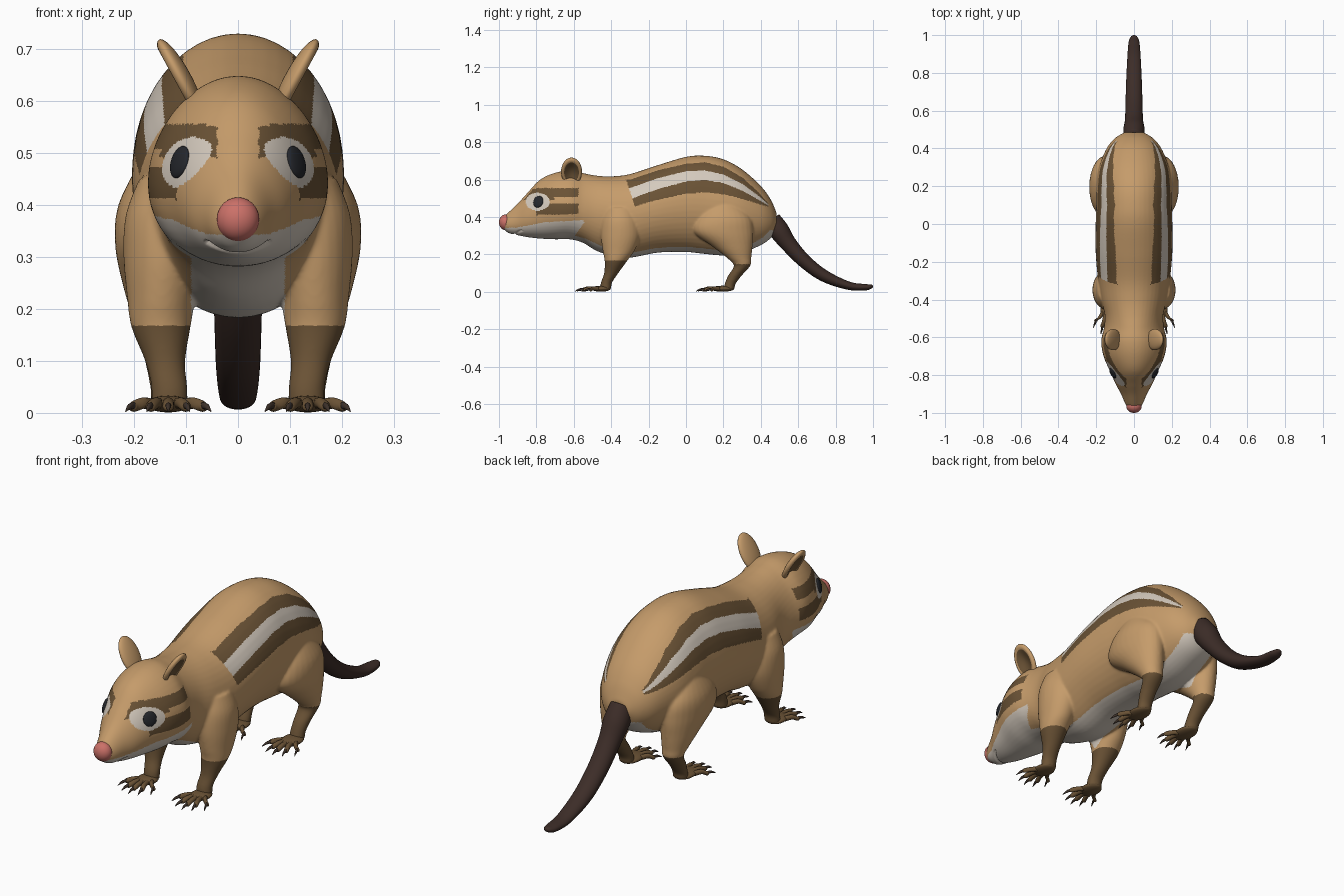
import bpy, bmesh, math
from mathutils import Vector, Matrix
from mathutils.bvhtree import BVHTree

if "Cube" in bpy.data.objects:
    bpy.data.objects.remove(bpy.data.objects["Cube"])


def material(name, r, g, b):
    m = bpy.data.materials.new(name)
    m.diffuse_color = (r, g, b, 1)
    m.use_nodes = True
    m.node_tree.nodes["Principled BSDF"].inputs["Base Color"].default_value = m.diffuse_color
    return m


TAN = material("tan fur", 0.56, 0.33, 0.145)
BROWN = material("brown stripe", 0.145, 0.085, 0.036)
CREAM = material("cream fur", 0.66, 0.59, 0.51)
PINK = material("pink nose", 0.60, 0.165, 0.14)
DARK = material("dark tail", 0.046, 0.026, 0.021)
BLACK = material("black eye", 0.018, 0.02, 0.025)
CLAW = material("claw", 0.05, 0.033, 0.024)


def loft(bm, keys, n=28, steps=6):
    """Smooth tube through keys (x, y, z, width radius, other radius, tilt in degrees, egg)."""
    keys = [tuple(k) + (0,) * (7 - len(k)) for k in keys]
    rows = []
    for i in range(len(keys) - 1):
        p0, p1, p2, p3 = (keys[min(max(j, 0), len(keys) - 1)] for j in range(i - 1, i + 3))
        for s in range(steps + (i == len(keys) - 2)):
            t = s / steps
            rows.append([0.5 * (2 * b + (c - a) * t + (2 * a - 5 * b + 4 * c - d) * t * t
                                + (3 * b - a - 3 * c + d) * t ** 3)
                         for a, b, c, d in zip(p0, p1, p2, p3)])
    rings = []
    for x, y, z, rx, r, tilt, egg in rows:
        ca, sa = math.cos(math.radians(tilt)), math.sin(math.radians(tilt))
        ring = []
        for k in range(n):
            a = 2 * math.pi * k / n
            u, v = rx * math.cos(a) * (1 - egg * math.sin(a)), r * math.sin(a)
            ring.append(bm.verts.new((x + u, y + v * ca, z + v * sa)))
        rings.append(ring)
    faces = [bm.faces.new((p[k], p[(k + 1) % n], q[(k + 1) % n], q[k]))
             for p, q in zip(rings, rings[1:]) for k in range(n)]
    faces += [bm.faces.new(rings[0]), bm.faces.new(rings[-1])]
    bmesh.ops.recalc_face_normals(bm, faces=faces)


def ball(bm, centre, radii, rot=Matrix()):
    m = Matrix.Translation(centre) @ rot @ Matrix.Diagonal((*radii, 1))
    return bmesh.ops.create_uvsphere(bm, u_segments=32, v_segments=20, radius=1, matrix=m)["verts"]


def apply(obj, kind, **settings):
    mod = obj.modifiers.new(kind.lower(), kind)
    for k, v in settings.items():
        setattr(mod, k, v)
    bpy.context.view_layer.objects.active = obj
    bpy.ops.object.modifier_apply(modifier=mod.name)


def finish(name, bm, mats, mirror=False):
    mesh = bpy.data.meshes.new(name)
    bm.to_mesh(mesh)
    bm.free()
    for m in mats:
        mesh.materials.append(m)
    obj = bpy.data.objects.new(name, mesh)
    bpy.context.collection.objects.link(obj)
    if mirror:
        apply(obj, "MIRROR", use_mirror_merge=False)
    mesh = obj.data
    mesh.polygons.foreach_set("use_smooth", [True] * len(mesh.polygons))
    return obj


def lerp(table, y):
    for (a, p), (b, q) in zip(table, table[1:]):
        if y <= b:
            return p + (q - p) * max(0, (y - a) / (b - a))
    return table[-1][1]


# Body and legs: y, top, bottom, half width
profile = [(-.985, .39, .345, .025), (-.95, .425, .315, .047), (-.9, .472, .303, .068),
           (-.85, .527, .293, .095), (-.78, .60, .285, .126), (-.7, .637, .281, .16),
           (-.62, .648, .281, .172), (-.55, .635, .262, .158), (-.48, .622, .22, .155),
           (-.4, .618, .195, .175), (-.3, .63, .183, .19), (-.15, .678, .21, .203),
           (0, .722, .213, .203), (.1, .728, .203, .2), (.2, .709, .195, .198),
           (.3, .655, .21, .185), (.4, .566, .25, .145), (.455, .49, .29, .10),
           (.485, .42, .34, .05)]
bm = bmesh.new()
loft(bm, [(0, y, (t + b) / 2, w, (t - b) / 2, 90, .13 if y < -.5 else 0)
          for y, t, b, w in profile], n=48)
front_leg = [(.13, -.35, .45, .06, .08), (.136, -.35, .38, .08, .10), (.14, -.35, .3, .08, .105),
             (.147, -.36, .22, .066, .085), (.148, -.375, .165, .057, .06),
             (.14, -.4, .10, .039, .038), (.132, -.425, .05, .035, .03), (.132, -.43, .012, .036, .03)]
hind_leg = [(.135, .2, .49, .05, .07), (.15, .2, .40, .08, .145), (.152, .2, .32, .084, .16),
            (.15, .25, .24, .07, .105), (.148, .285, .18, .054, .064), (.146, .3, .14, .044, .044),
            (.14, .26, .085, .036, .036), (.135, .235, .04, .033, .029), (.135, .23, .012, .034, .03)]
for leg in (front_leg, hind_leg):
    for s in (1, -1):
        loft(bm, [(s * k[0],) + k[1:] for k in leg])
body = finish("body_and_legs", bm, [TAN, BROWN, CREAM])
apply(body, "REMESH", mode='VOXEL', voxel_size=.005)
apply(body, "SMOOTH", factor=.5, iterations=14)
mesh = body.data

# Mouth crease under the muzzle
normals = [v.normal.copy() for v in mesh.vertices]
for v, nrm in zip(mesh.vertices, normals):
    x, y, z = v.co
    if abs(x) < .065 and y < -.8 and z < .33:
        v.co -= nrm * .007 * math.exp(-((y + .915 - x * x * 9) / .006) ** 2)

# Fur markings
S_TOP = [(-.3, .60), (-.15, .65), (0, .685), (.1, .693), (.2, .67), (.3, .612), (.38, .54), (.44, .472)]
W_TOP = [(-.3, .555), (-.15, .608), (0, .645), (.1, .65), (.2, .628), (.3, .578), (.38, .52), (.44, .47)]
W_LOW = [(-.3, .495), (-.15, .55), (0, .59), (.1, .598), (.2, .582), (.3, .541), (.38, .497), (.44, .462)]
S_LOW = [(-.3, .45), (-.15, .493), (0, .525), (.1, .533), (.2, .522), (.3, .498), (.38, .473), (.44, .455)]
CHEEK = [(-1, .34), (-.9, .345), (-.755, .372), (-.545, .385)]


def marking(c):
    x, y, z = abs(c.x), c.y, c.z
    if z < (.168 if y < 0 else .15):
        return 1
    if y < -.545 - max(0, .37 - z) * .7 and z < lerp(CHEEK, y):
        return 2
    if x < .09 and z < (.33 if y > .4 else .3) and y > -.62:
        return 2
    if y < -.575 and x > .04:
        e = math.hypot((y + .793) / .064, (z - .482) / .048)
        if e < 1:
            return 2
        if e < 1.45 and z > .49:
            return 1
        if y > -.8 and .507 < z < .555:
            return 1
        if y > -.8 and lerp([(-.8, .41), (-.575, .417)], y) < z < .472:
            return 1
    if -.32 + (.6 - z) * .33 < y < .44 and lerp(S_LOW, y) < z < lerp(S_TOP, y):
        return 2 if lerp(W_LOW, y) < z < lerp(W_TOP, y) else 1
    return 0


for p in mesh.polygons:
    p.material_index = marking(p.center)
    p.use_smooth = True

# Eyes, set on the head surface
tree = BVHTree.FromPolygons([v.co for v in mesh.vertices], [p.vertices[:] for p in mesh.polygons])
hit, nrm, _, _ = tree.ray_cast(Vector((1, -.79, .482)), Vector((-1, 0, 0)))
bm = bmesh.new()
ball(bm, hit, (.03, .032, .010), nrm.to_track_quat('Z', 'Y').to_matrix().to_4x4())
finish("eyes", bm, [BLACK], mirror=True)

# Nose
bm = bmesh.new()
ball(bm, (0, -.965, .372), (.041, .035, .042))
finish("nose", bm, [PINK])

# Ears: flattened, cupped discs with a dark inside
bm = bmesh.new()
verts = ball(bm, (0, 0, 0), (1, 1, 1), Matrix.Rotation(math.pi / 2, 4, 'Y'))
for f in bm.faces:
    c = f.calc_center_median()
    f.material_index = int(c.x > 0 and math.hypot(c.y, c.z) < .68)
for v in verts:
    rho = math.hypot(v.co.y, v.co.z)
    if v.co.x > 0 and rho < .85:
        v.co.x *= 1 - 1.3 * (1 - (rho / .85) ** 2)
bm.transform(Matrix.Translation((.111, -.612, .643)) @ Matrix.Rotation(.5, 4, 'Y')
             @ Matrix.Diagonal((.021, .056, .085, 1)))
finish("ears", bm, [TAN, BROWN], mirror=True)

# Feet with five toes and claws each
feet, claws = bmesh.new(), bmesh.new()
for root, palm_y, palm_len in ((-.475, -.455, .052), (.172, .195, .062)):
    ball(feet, (.134, palm_y, .017), (.043, palm_len, .016))
    for i in range(-2, 3):
        x0, x1 = .134 + .015 * i, .134 + .033 * i
        y1 = root - .085 + .011 * i * i
        mx, my = (x0 + x1) / 2, (root + y1) / 2
        loft(feet, [(x0, root + .01, .016, .011, .011, 90), (mx, my, .019, .011, .011, 90),
                    (x1, y1 + .008, .012, .011, .010, 90), (x1, y1, .011, .005, .005, 90)], n=12, steps=3)
        dx = .004 * i
        loft(claws, [(x1, y1 + .008, .014, .006, .007, 90), (x1 + dx, y1 - .014, .012, .005, .006, 90),
                     (x1 + 2 * dx, y1 - .034, .003, .001, .001, 90)], n=8, steps=3)
finish("feet", feet, [BROWN], mirror=True)
finish("claws", claws, [CLAW], mirror=True)

# Tail
bm = bmesh.new()
loft(bm, [(0, .455, .38, .05, .055, 40), (0, .50, .325, .056, .054, 40), (0, .55, .255, .048, .044, 40),
          (0, .635, .163, .045, .037, 47), (0, .74, .085, .042, .032, 57), (0, .87, .033, .036, .022, 75),
          (0, .96, .025, .029, .017, 92), (0, .99, .029, .018, .011, 98), (0, 1.0, .031, .005, .004, 100)])
finish("tail", bm, [DARK])
